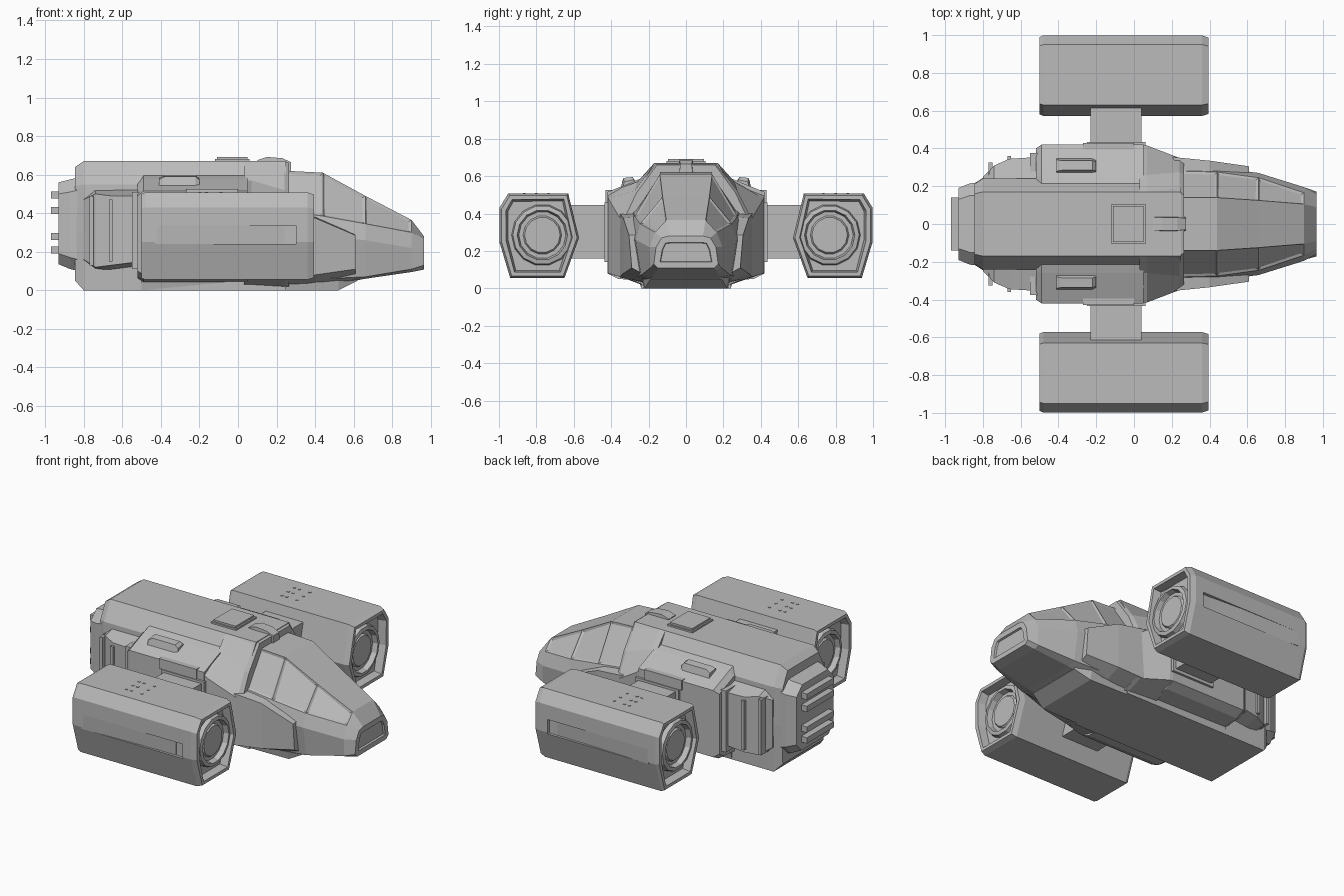
import bpy, bmesh, math
from mathutils import Vector

if "Cube" in bpy.data.objects:
    bpy.data.objects.remove(bpy.data.objects["Cube"])

grey = bpy.data.materials.new("hull grey")
grey.diffuse_color = (0.5, 0.5, 0.5, 1)
grey.use_nodes = True
grey.node_tree.nodes["Principled BSDF"].inputs["Base Color"].default_value = grey.diffuse_color


def finish(name, bm, mirror=False):
    bmesh.ops.recalc_face_normals(bm, faces=bm.faces)
    me = bpy.data.meshes.new(name)
    bm.to_mesh(me)
    bm.free()
    ob = bpy.data.objects.new(name, me)
    bpy.context.collection.objects.link(ob)
    me.materials.append(grey)
    if mirror:
        add_mirror(ob)
    return ob


def add_mirror(ob):
    m = ob.modifiers.new("both sides", 'MIRROR')
    m.use_axis = (False, True, False)


def loft(sections):
    """Closed (y, z) profiles joined along x, capped at both ends."""
    bm = bmesh.new()
    rings = [[bm.verts.new((x, y, z)) for y, z in prof] for x, prof in sections]
    n = len(rings[0])
    for a, b in zip(rings, rings[1:]):
        for i in range(n):
            j = (i + 1) % n
            bm.faces.new((a[i], a[j], b[j], b[i]))
    bm.faces.new(rings[0])
    bm.faces.new(rings[-1])
    bmesh.ops.recalc_face_normals(bm, faces=bm.faces)
    return bm


def full(half):
    return half + [(-y, z) for y, z in reversed(half)]


def box(bm, x0, x1, y0, y1, z0, z1):
    vs = bmesh.ops.create_cube(bm, size=1)['verts']
    for v in vs:
        v.co = Vector(((x0 + x1) / 2 + v.co.x * (x1 - x0),
                       (y0 + y1) / 2 + v.co.y * (y1 - y0),
                       (z0 + z1) / 2 + v.co.z * (z1 - z0)))


def boxes(name, items, mirror=False):
    bm = bmesh.new()
    for it in items:
        box(bm, *it)
    return finish(name, bm, mirror)


# Main fuselage with bevelled rear
mid = full([(.17, .67), (.24, .55), (.245, .3), (.24, 0)])
finish("fuselage", loft([
    (-.845, full([(.16, .64), (.21, .54), (.215, .3), (.21, .05)])),
    (-.80, mid), (.25, mid)]))

# Keel running forward under the cockpit
finish("keel", loft([
    (-.5, full([(.26, .09), (.24, 0)])),
    (.52, full([(.24, .09), (.22, 0)])),
    (.62, full([(.22, .12), (.19, .05)]))]))

# Shoulder collar narrowing to the cockpit
finish("shoulder_collar", loft([
    (.03, full([(.17, .67), (.26, .57), (.42, .51), (.42, .08), (.24, .03)])),
    (.07, full([(.17, .67), (.26, .57), (.415, .48), (.415, .08), (.24, .03)])),
    (.24, full([(.165, .67), (.275, .52), (.35, .37), (.345, .06), (.24, .02)])),
    (.265, full([(.155, .66), (.265, .51), (.335, .36), (.33, .06), (.23, .02)]))]))

# Cockpit and nose, with recessed windows and nose panel
bm = loft([
    (.25, full([(.14, .62), (.28, .41), (.32, .31), (.28, .06), (.2, .02)])),
    (.44, full([(.14, .61), (.275, .385), (.30, .28), (.26, .06), (.19, .02)])),
    (.66, full([(.125, .49), (.245, .345), (.27, .26), (.24, .07), (.18, .06)])),
    (.90, full([(.105, .365), (.165, .30), (.195, .22), (.19, .11), (.16, .095)])),
    (.965, full([(.09, .28), (.13, .27), (.16, .22), (.172, .13), (.15, .108)]))])
windows = [f for f in bm.faces if abs(f.normal.y) > .4 and f.normal.z > .3
           and f.calc_center_median().x < .85 and f.calc_center_median().z > .35
           and f.calc_area() > .025]
bmesh.ops.inset_individual(bm, faces=windows, thickness=.018, depth=-.008)
nose = [f for f in bm.faces if f.normal.x > .95]
bmesh.ops.inset_region(bm, faces=nose, thickness=.035, depth=0)
bmesh.ops.inset_region(bm, faces=nose, thickness=.004, depth=-.012)
finish("cockpit", bm)

# Cheek armour below the windows
finish("cheek_panel", loft([
    (.2, [(.18, .42), (.355, .40), (.355, .06), (.2, .02)]),
    (.40, [(.18, .39), (.335, .375), (.335, .08), (.2, .03)]),
    (.61, [(.18, .29), (.305, .285), (.29, .11), (.2, .06)])]), True)

# Side boxes with raised lids and thruster pods
side = [(.2, .60), (.26, .58), (.42, .515), (.42, .08), (.36, .05), (.2, .04)]
finish("side_box", loft([
    (-.52, [(.2, .56), (.25, .55), (.40, .49), (.40, .10), (.35, .07), (.2, .06)]),
    (-.49, side), (.05, side)]), True)
finish("pod", loft([
    (-.41, [(.27, .57), (.28, .585), (.34, .575), (.35, .53)]),
    (-.38, [(.27, .57), (.285, .595), (.335, .59), (.35, .53)]),
    (-.22, [(.27, .57), (.285, .595), (.335, .59), (.35, .53)]),
    (-.20, [(.27, .57), (.28, .58), (.33, .57), (.34, .53)])]), True)
boxes("side_trim", [(-.27, .0, .36, .43, .46, .525),
                    (-.25, .06, .38, .435, .14, .46)], True)

# Rear flank tanks with ribs
finish("flank_tank", loft([
    (-.80, [(.2, .48), (.25, .47), (.25, .16), (.2, .15)]),
    (-.74, [(.2, .53), (.31, .50), (.31, .12), (.2, .11)]),
    (-.66, [(.2, .53), (.345, .49), (.345, .13), (.2, .10)]),
    (-.50, [(.2, .53), (.355, .49), (.355, .15), (.2, .12)])]), True)
boxes("flank_ribs", [(-.77, -.75, .2, .325, .13, .49),
                     (-.67, -.65, .2, .36, .15, .47),
                     (-.55, -.51, .2, .375, .11, .51)], True)

# Rear engine block with exhaust slats
finish("rear_block", loft([
    (-.83, full([(.15, .585), (.22, .52), (.22, .16), (.16, .10)])),
    (-.87, full([(.15, .575), (.215, .51), (.215, .17), (.16, .11)])),
    (-.93, full([(.13, .56), (.19, .50), (.19, .19), (.14, .135)]))]))
boxes("exhaust_slats", [(-.97, -.9, -.14, .14, z, z + .038)
                        for z in (.19, .26, .395, .475)])

# Roof hatch and clamp
boxes("roof_hatch", [(-.12, .06, -.105, .105, .66, .68),
                     (-.11, .05, -.095, .095, .67, .692)])
finish("roof_clamp", loft([
    (.10, full([(.035, .675), (.035, .64)])),
    (.15, full([(.035, .692), (.04, .64)])),
    (.23, full([(.035, .685), (.04, .60)])),
    (.275, full([(.03, .665), (.04, .58)]))]))

# Struts to the nacelles
boxes("strut", [(-.23, .04, .38, .66, .16, .445)], True)

# Nacelles with recessed ends and a side slot
CY, CZ = .78, .28
hexa = [(.63, .508), (.95, .508), (.998, .43), (.998, .25),
        (.94, .055), (.65, .055), (.572, .27)]


def scaled(s):
    return [(CY + (y - CY) * s, CZ + (z - CZ) * s) for y, z in hexa]


bm = loft([(-.5, scaled(.96)), (-.48, hexa), (.36, hexa), (.395, scaled(.95))])
for d in (-1, 1):
    cap = [f for f in bm.faces if f.normal.x * d > .95]
    bmesh.ops.inset_region(bm, faces=cap, thickness=.025, depth=0)
    bmesh.ops.inset_region(bm, faces=cap, thickness=.012, depth=-.05)
nacelle = finish("nacelle", bm)
cutter = boxes("slot_cutter", [(-.42, .30, .978, 1.1, .24, .335)])
cutter.hide_render = True
cutter.hide_viewport = True
b = nacelle.modifiers.new("slot", 'BOOLEAN')
b.operation = 'DIFFERENCE'
b.solver = 'EXACT'
b.object = cutter
add_mirror(nacelle)
finish("slot_wedge", loft([
    (-.43, [(.95, .24), (.998, .24), (.998, .335), (.95, .335)]),
    (.0, [(.95, .24), (.982, .24), (.994, .335), (.95, .335)]),
    (.24, [(.95, .24), (.979, .24), (.979, .335), (.95, .335)])]), True)

# Intake and exhaust rings
bm = bmesh.new()
N = 14
for d in (-1, 1):
    rings = []
    for x, r in ((.385, .168), (.425, .158), (.43, .135), (.395, .125), (.395, .105), (.41, .095)):
        rings.append([bm.verts.new((-.0525 + d * x,
                                    .768 + r * math.cos(2 * math.pi * i / N),
                                    .285 + r * math.sin(2 * math.pi * i / N)))
                      for i in range(N)])
    for a, c in zip(rings, rings[1:]):
        for i in range(N):
            j = (i + 1) % N
            bm.faces.new((a[i], a[j], c[j], c[i]))
    bm.faces.new(rings[-1])
finish("turbine_rings", bm, True)

# Small studs on top of the nacelles
boxes("nacelle_studs", [(x, x + .014, y - .006, y + .006, .5, .511)
                        for y in (.735, .80, .865)
                        for x in (-.205, -.17, -.095)], True)
